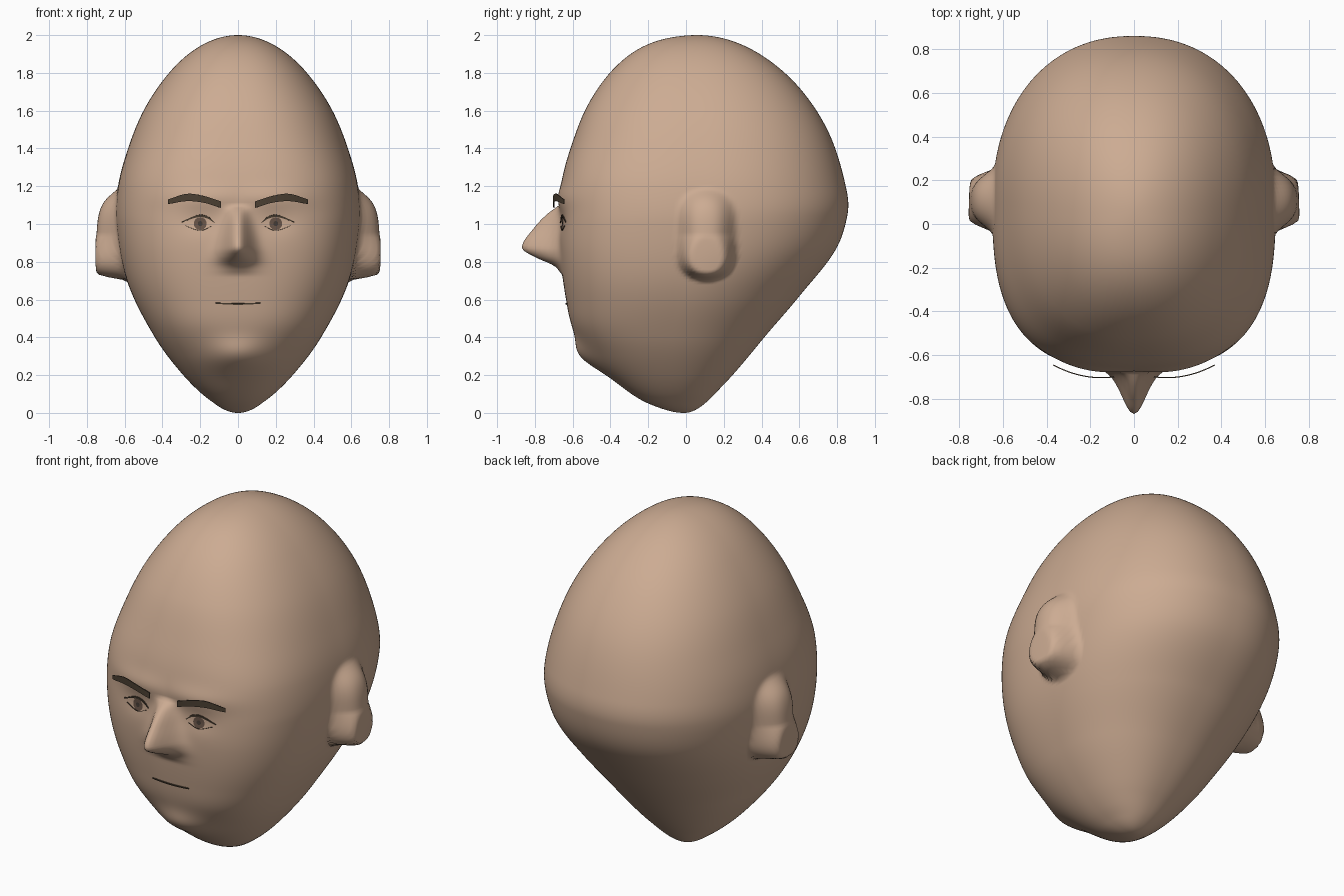
import bpy, bmesh, math
from mathutils import Vector
from mathutils.bvhtree import BVHTree

if "Cube" in bpy.data.objects:
    bpy.data.objects.remove(bpy.data.objects["Cube"])


def material(name, rgb):
    mat = bpy.data.materials.new(name)
    mat.use_nodes = True
    mat.diffuse_color = (*rgb, 1)
    mat.node_tree.nodes["Principled BSDF"].inputs["Base Color"].default_value = (*rgb, 1)
    return mat


SKIN = material("skin", (0.605, 0.41, 0.29))
BROWN = material("dark brown hair", (0.07, 0.05, 0.032))
IRIS = material("iris brown", (0.14, 0.09, 0.065))
PUPIL = material("pupil", (0.06, 0.045, 0.035))


def curve(points, t):
    """Smooth interpolation through (key, value) points."""
    if t <= points[0][0]:
        return points[0][1]
    if t >= points[-1][0]:
        return points[-1][1]

    def slope(i):
        a, b = points[max(i - 1, 0)], points[min(i + 1, len(points) - 1)]
        return (b[1] - a[1]) / (b[0] - a[0])

    i = max(k for k, p in enumerate(points) if p[0] <= t)
    (t0, v0), (t1, v1) = points[i], points[i + 1]
    h = t1 - t0
    u = (t - t0) / h
    return (v0 * (1 + 2 * u) * (1 - u) ** 2 + slope(i) * h * u * (1 - u) ** 2
            + v1 * u * u * (3 - 2 * u) + slope(i + 1) * h * u * u * (u - 1))


def by_angle(points):
    """Re-key heights as polar angles, so the ends close roundly."""
    return [(math.acos(1 - z), v) for z, v in points]


def smooth(u):
    u = min(max(u, 0), 1)
    return u * u * (3 - 2 * u)


def bump(u, v):
    return math.exp(-u * u - v * v)


# Skull outlines by height: half width, front and back
WIDTH = by_angle([(0, 0), (.05, .125), (.1, .19), (.2, .29), (.4, .44), (.7, .588), (1, .645),
                  (1.2, .635), (1.4, .582), (1.6, .5), (1.8, .365), (1.93, .22), (2, 0)])
FRONT = by_angle([(0, -.01), (.02, -.12), (.07, -.24), (.17, -.375), (.3, -.5), (.45, -.598),
                  (.6, -.635), (.85, -.667), (1.05, -.667), (1.23, -.657), (1.42, -.605),
                  (1.63, -.52), (1.84, -.365), (1.96, -.18), (2, .06)])
BACK = by_angle([(0, -.01), (.05, .1), (.15, .2), (.385, .402), (.62, .602), (.86, .79),
                 (1.05, .855), (1.18, .85), (1.47, .762), (1.71, .61), (1.9, .39), (2, .06)])
NOSE = [(.73, 0), (.78, .04), (.825, .135), (.873, .2), (.98, .135), (1.05, .07), (1.1, 0)]
NOSE_WIDTH = [(.75, .1), (.82, .088), (.9, .072), (1.05, .05)]


def sculpt(x, y, z):
    """Push nose, chin, brow ridge, eye sockets and ears out of the skull."""
    if y < -.2:
        ax = abs(x)
        y -= curve(NOSE, z) * bump(x / curve(NOSE_WIDTH, z), 0)
        y -= .06 * bump(x / .16, (z - .3) / .09)
        y -= .016 * bump((ax - .17) / .2, (z - 1.14) / .06)
        y += .01 * bump((ax - .2) / .1, (z - 1.01) / .06)
    elif abs(x) > .3:
        inside = 1 - ((y - .11) / .165) ** 2 - ((z - .945) / .25) ** 4
        steep = .9 + .9 * min(max((.945 - z) / .2, 0), 1)
        x += math.copysign((.113 - .18 * (z - .945)) * smooth(inside * steep), x)
    return x, y, z


# Head: stacked rounded cross-sections
def build_head(rings=220, sides=240):
    bm = bmesh.new()
    rows = []
    for i in range(rings + 1):
        t = math.pi * i / rings
        z = 1 - math.cos(t)
        if i in (0, rings):
            rows.append([bm.verts.new((0, curve(FRONT, t), z))] * sides)
            continue
        w, f, b = (curve(c, t) for c in (WIDTH, FRONT, BACK))
        mid = f + (b - f) * .5
        row = []
        for k in range(sides):
            a = 2 * math.pi * k / sides
            c, s = math.cos(a), math.sin(a)
            n = 2.2 + (.65 * bump((z - .95) / .6, 0) if s < 0 else 0)
            r = (abs(c) ** n + abs(s) ** n) ** (-1 / n)
            depth = b - mid if s > 0 else mid - f
            row.append(bm.verts.new(sculpt(w * r * c, mid + depth * r * s, z)))
        rows.append(row)
    for low, high in zip(rows, rows[1:]):
        for k in range(sides):
            j = (k + 1) % sides
            corners = dict.fromkeys((low[k], low[j], high[j], high[k]))
            bm.faces.new(list(corners))
    bmesh.ops.recalc_face_normals(bm, faces=bm.faces)
    return bm


def add_object(name, bm, mat):
    mesh = bpy.data.meshes.new(name)
    bm.to_mesh(mesh)
    bm.free()
    mesh.materials.append(mat)
    obj = bpy.data.objects.new(name, mesh)
    bpy.context.collection.objects.link(obj)
    return obj


head_bm = build_head()
tree = BVHTree.FromBMesh(head_bm)
head = add_object("head", head_bm, SKIN)
head.data.shade_smooth()


def on_face(x, z, gap):
    hit = tree.ray_cast(Vector((x, -2, z)), Vector((0, 1, 0)))[0]
    return Vector((x, hit.y - gap, z))


def brow_place(x, z, gap):
    free = -.705 + 1.2 * (abs(x) - .15) ** 2
    return Vector((x, min(free, on_face(x, z, gap).y), z))


# Strips: a lower and an upper line laid over the face
def strip(name, side, low, high, mat, place=on_face, steps=20):
    bm = bmesh.new()
    start, end = low[0][0], low[-1][0]
    pairs = []
    for i in range(steps + 1):
        x = start + (end - start) * i / steps
        pairs.append([bm.verts.new(place(side * x, curve(c, x), .006)) for c in (low, high)])
    for a, b in zip(pairs, pairs[1:]):
        quad = (a[0], b[0], b[1], a[1])
        bm.faces.new(quad if side > 0 else quad[::-1])
    obj = add_object(name, bm, mat)
    solid = obj.modifiers.new("thickness", "SOLIDIFY")
    solid.thickness = .005
    return obj


def disc(name, x, z, radius, mat, gap):
    bm = bmesh.new()
    angles = [2 * math.pi * k / 24 for k in range(24)]
    rim = [bm.verts.new(on_face(x + radius * math.cos(a), z + radius * math.sin(a), gap))
           for a in angles]
    centre = bm.verts.new(on_face(x, z, gap))
    for k in range(24):
        bm.faces.new((centre, rim[k], rim[(k + 1) % 24]))
    return add_object(name, bm, mat)


# Eyes and brows on both sides
for label, side in (("left", 1), ("right", -1)):
    strip(label + "_eyebrow", side, [(.09, 1.085), (.18, 1.112), (.27, 1.121), (.37, 1.106)],
          [(.09, 1.12), (.18, 1.148), (.27, 1.16), (.37, 1.13)], BROWN, brow_place)
    strip(label + "_upper_eyelid", side, [(.125, 1.005), (.16, 1.028), (.21, 1.036), (.3, 1.008)],
          [(.125, 1.009), (.16, 1.04), (.21, 1.048), (.3, 1.013)], BROWN)
    strip(label + "_lower_eyelid", side, [(.14, .988), (.2, .965), (.28, .99)],
          [(.14, .99), (.2, .968), (.28, .993)], BROWN)
    disc(label + "_iris", side * .2, 1.002, .034, IRIS, .003)
    disc(label + "_pupil", side * .2, 1.002, .013, PUPIL, .005)

# Mouth line
strip("mouth", 1, [(-.118, .577), (0, .572), (.118, .577)],
      [(-.118, .583), (0, .58), (.118, .583)], BROWN)
